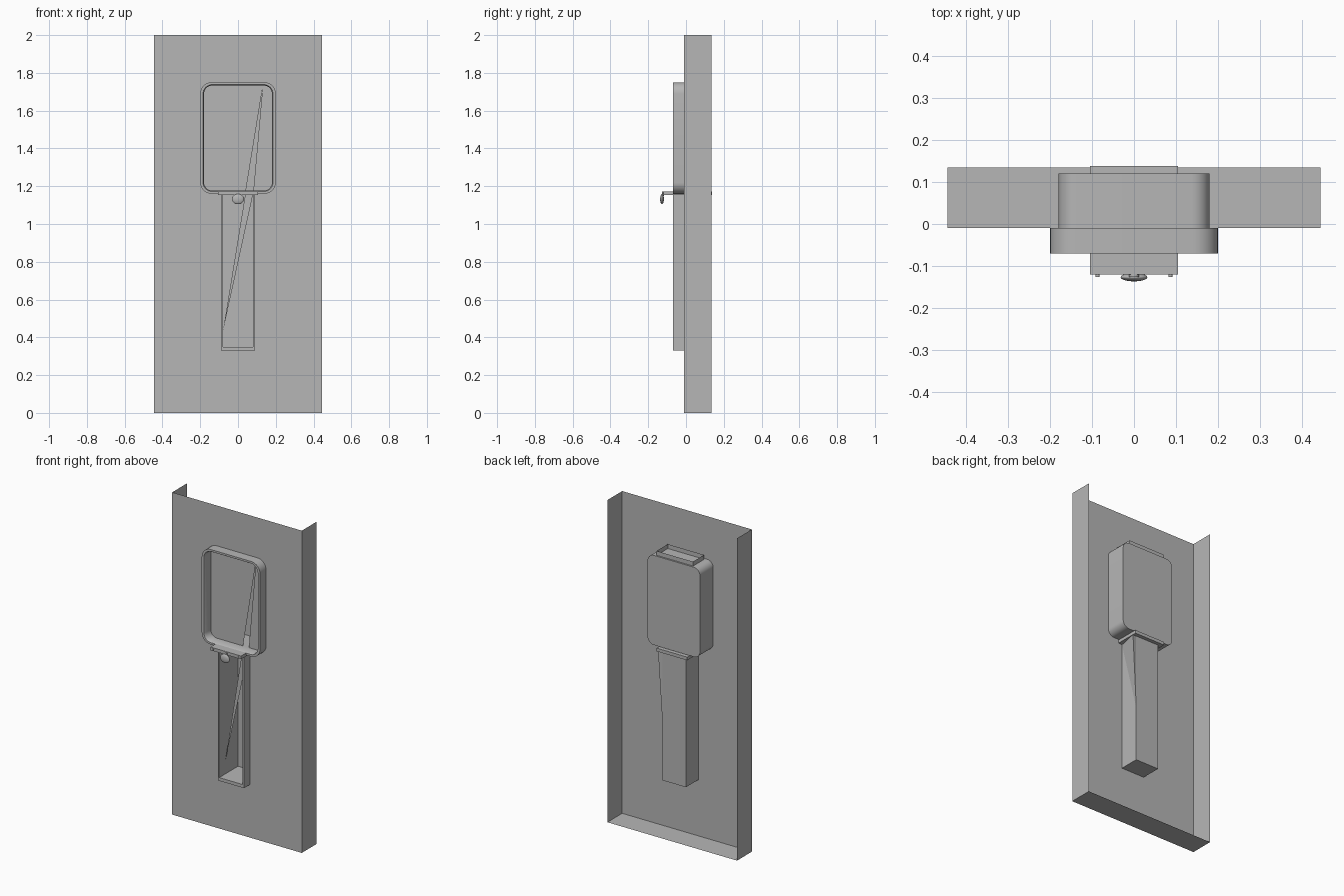
import bpy, math
from math import sin, cos, pi

cube = bpy.data.objects.get("Cube")
if cube:
    bpy.data.objects.remove(cube, do_unlink=True)

grey = bpy.data.materials.new("plain_grey")
grey.use_nodes = True
grey.diffuse_color = (0.47, 0.47, 0.47, 1)
grey.node_tree.nodes["Principled BSDF"].inputs["Base Color"].default_value = (0.47, 0.47, 0.47, 1)


def finish(obj, smooth=False):
    obj.data.materials.append(grey)
    if smooth:
        bpy.ops.object.select_all(action='DESELECT')
        obj.select_set(True)
        bpy.context.view_layer.objects.active = obj
        bpy.ops.object.shade_smooth_by_angle(angle=math.radians(35))
    return obj


def mesh(name, verts, faces, smooth=False):
    me = bpy.data.meshes.new(name)
    me.from_pydata(verts, [], faces)
    obj = bpy.data.objects.new(name, me)
    bpy.context.collection.objects.link(obj)
    return finish(obj, smooth)


def outline(half, low, high, radius, y, steps=8):
    """Rounded rectangle in the xz plane; radius 0 gives four corners."""
    if radius == 0:
        return [(half, y, high), (-half, y, high), (-half, y, low), (half, y, low)]
    corners = [(half - radius, high - radius), (radius - half, high - radius),
               (radius - half, low + radius), (half - radius, low + radius)]
    pts = []
    for i, (cx, cz) in enumerate(corners):
        for s in range(steps + 1):
            a = (i + s / steps) * pi / 2
            pts.append((cx + radius * cos(a), y, cz + radius * sin(a)))
    return pts


def loft(name, loops, cap=False, smooth=False):
    """Bridge successive outlines, optionally closing the last one."""
    n = len(loops[0])
    faces = [(k * n + i, k * n + (i + 1) % n, (k + 1) * n + (i + 1) % n, (k + 1) * n + i)
             for k in range(len(loops) - 1) for i in range(n)]
    if cap:
        faces.append(tuple(range((len(loops) - 1) * n, len(loops) * n)))
    return mesh(name, [p for loop in loops for p in loop], faces, smooth)


def box(name, x, y, z):
    bpy.ops.mesh.primitive_cube_add(size=1, location=[sum(r) / 2 for r in (x, y, z)])
    obj = bpy.context.object
    obj.name = name
    obj.scale = [r[1] - r[0] for r in (x, y, z)]
    return finish(obj)


W, FRONT, BACK, TOP = 0.445, -0.01, 0.135, 2.0
RIM, SLOT, SPLIT, FOOT = -0.07, 0.08, 1.16, 0.35

# Front sheet, open at the slot and along a thin slanted slit above it
apex, slit, tip = (0.13, 1.72), 0.039, (-SLOT, 0.43)
pieces = [
    [(-W, SPLIT), (slit, SPLIT), apex, (SLOT, SPLIT), (W, SPLIT), (W, TOP), (-W, TOP)],
    [(-W, 0), (-SLOT, 0), (-SLOT, SPLIT), (-W, SPLIT)],
    [(SLOT, 0), (W, 0), (W, SPLIT), (SLOT, SPLIT)],
    [(-SLOT, 0), (SLOT, 0), (SLOT, FOOT), (-SLOT, FOOT)],
    [tip, (SLOT, SPLIT), (slit, SPLIT)],
]
verts, faces = [], []
for piece in pieces:
    faces.append(tuple(range(len(verts), len(verts) + len(piece))))
    verts += [(x, FRONT, z) for x, z in piece]
mesh("front_sheet", verts, faces)

# Folded side and bottom flanges
for side, name in ((1, "left_flange"), (-1, "right_flange")):
    x = side * W
    mesh(name, [(x, FRONT, 0), (x, BACK, 0), (x, BACK, TOP), (x, FRONT, TOP)], [(0, 1, 2, 3)])
mesh("bottom_flange", [(-W, FRONT, 0), (W, FRONT, 0), (W, BACK, 0), (-W, BACK, 0)], [(0, 1, 2, 3)])

# Rounded window rim and the pan behind it
loft("window_rim", [
    outline(0.2, SPLIT, 1.75, 0.06, FRONT),
    outline(0.2, SPLIT, 1.75, 0.06, RIM),
    outline(0.185, 1.172, 1.738, 0.048, RIM),
    outline(0.18, 1.177, 1.733, 0.043, RIM + 0.008),
    outline(0.18, 1.177, 1.733, 0.043, FRONT)], smooth=True)
loft("window_pan", [
    outline(0.18, 1.177, 1.733, 0.043, FRONT),
    outline(0.18, 1.177, 1.733, 0.043, 0.12)], cap=True, smooth=True)

# Open collar on top of the pan
collar = [(-0.125, 0), (0.125, 0), (0.125, 0.11), (-0.125, 0.11)]
loft("top_collar", [[(x, y, z) for x, y in collar] for z in (1.725, 1.76)])

# Long slot frame and its deep channel
loft("slot_frame", [
    outline(0.09, 0.33, SPLIT, 0, FRONT),
    outline(0.09, 0.33, SPLIT, 0, RIM),
    outline(SLOT, FOOT, SPLIT, 0, RIM),
    outline(SLOT, FOOT, SPLIT, 0, FRONT)])
loft("slot_channel", [
    outline(SLOT, FOOT, SPLIT, 0, FRONT),
    outline(SLOT, FOOT, SPLIT, 0, 0.115)], cap=True)

# Flared web at the upper left of the channel
mesh("channel_web", [(SLOT, 0.115, 0.69), (0.108, 0.12, 1.15), (SLOT, 0.115, 1.15), (SLOT, FRONT, 1.15)],
     [(0, 1, 2), (0, 3, 1)])

# Shelf passing through the panel
box("shelf", (-0.105, 0.105), (-0.12, 0.138), (1.153, 1.173))

# Hanging bead, its neck and two small screws
bpy.ops.mesh.primitive_uv_sphere_add(segments=20, ring_count=12, radius=1, location=(0, -0.127, 1.132))
bead = bpy.context.object
bead.name = "bead"
bead.scale = (0.032, 0.01, 0.027)
finish(bead, True)
for name, x, r, z in (("bead_neck", 0, 0.012, 1.16), ("left_screw", 0.087, 0.005, 1.163),
                      ("right_screw", -0.087, 0.005, 1.163)):
    bpy.ops.mesh.primitive_cylinder_add(vertices=12, radius=r, depth=0.01,
                                        location=(x, -0.121, z), rotation=(pi / 2, 0, 0))
    bpy.context.object.name = name
    finish(bpy.context.object, True)
